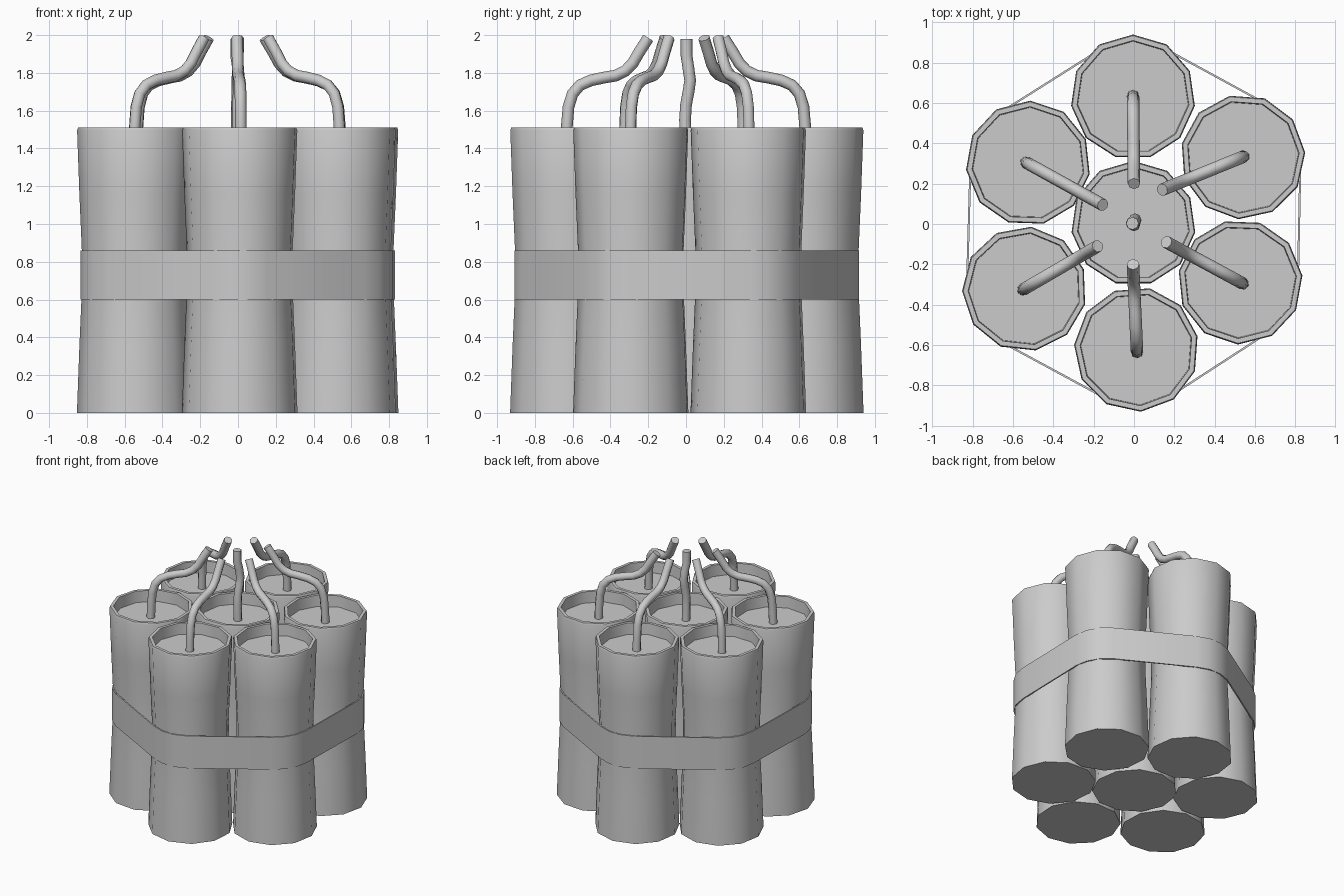
import bpy, bmesh
from math import sin, cos, pi, radians
from mathutils import Vector

if "Cube" in bpy.data.objects:
    bpy.data.objects.remove(bpy.data.objects["Cube"])

SIDES = 11
# stick centre x, y, rotation in degrees, fuse base x, y, fuse tip x, y
STICKS = [
    (-0.005, 0.63, 90, -0.005, 0.635, 0.0, 0.20),
    (0.54, 0.333, 4, 0.545, 0.335, 0.14, 0.17),
    (0.527, -0.288, 6, 0.54, -0.295, 0.16, -0.09),
    (0.012, -0.622, -86, 0.015, -0.635, -0.005, -0.20),
    (-0.543, -0.322, 182, -0.55, -0.325, -0.18, -0.11),
    (-0.525, 0.302, 88, -0.535, 0.305, -0.155, 0.095),
    (-0.003, 0.003, 90, 0.0, 0.0, -0.01, 0.0),
]
# radius, height: waisted tube with a recessed top
STICK_PROFILE = [(0.31, 0), (0.297, 0.35), (0.284, 0.65), (0.284, 0.86),
                 (0.297, 1.16), (0.309, 1.495), (0.304, 1.51), (0.28, 1.51), (0.276, 1.42)]
# fraction from base to tip, height
FUSE_PATH = [(0, 1.40), (0.01, 1.52), (0.03, 1.62), (0.08, 1.69), (0.17, 1.735),
             (0.30, 1.76), (0.46, 1.775), (0.60, 1.785), (0.72, 1.81),
             (0.81, 1.85), (0.89, 1.91), (1.0, 1.985)]
CENTRE_FUSE = [(0, 0, 1.40), (0, -0.005, 1.55), (0, 0, 1.63), (0.005, 0.015, 1.71),
               (0.005, 0.022, 1.76), (0, 0.012, 1.83), (-0.01, 0.003, 1.89), (-0.008, 0.003, 1.98)]


def finish(name, bm):
    bmesh.ops.recalc_face_normals(bm, faces=bm.faces)
    me = bpy.data.meshes.new(name)
    bm.to_mesh(me)
    bm.free()
    ob = bpy.data.objects.new(name, me)
    bpy.context.collection.objects.link(ob)
    smooth(ob, 40)
    return ob


def smooth(ob, angle):
    bpy.ops.object.select_all(action='DESELECT')
    ob.select_set(True)
    bpy.context.view_layer.objects.active = ob
    if ob.type == 'CURVE':
        bpy.ops.object.convert(target='MESH')
    bpy.ops.object.shade_smooth_by_angle(angle=radians(angle))


def bridge(bm, a, b):
    n = len(a)
    for i in range(n):
        j = (i + 1) % n
        bm.faces.new((a[i], a[j], b[j], b[i]))


def stick(name, x, y, rot):
    bm = bmesh.new()
    rings = []
    for r, z in STICK_PROFILE:
        angles = [radians(rot) + 2 * pi * i / SIDES for i in range(SIDES)]
        rings.append([bm.verts.new((x + r * cos(a), y + r * sin(a), z)) for a in angles])
    for a, b in zip(rings, rings[1:]):
        bridge(bm, a, b)
    bm.faces.new(rings[0])
    bm.faces.new(rings[-1])
    finish(name, bm)


def fuse(name, points):
    cu = bpy.data.curves.new(name, 'CURVE')
    cu.dimensions = '3D'
    cu.bevel_depth = 0.031
    cu.bevel_resolution = 2
    cu.use_fill_caps = True
    sp = cu.splines.new('POLY')
    sp.points.add(len(points) - 1)
    for p, co in zip(sp.points, points):
        p.co = (*co, 1)
    ob = bpy.data.objects.new(name, cu)
    bpy.context.collection.objects.link(ob)
    smooth(ob, 50)


# sticks and fuses
for i, (x, y, rot, bx, by, tx, ty) in enumerate(STICKS):
    stick(f"stick_{i + 1}", x, y, rot)
    base, tip = Vector((bx, by)), Vector((tx, ty))
    pts = CENTRE_FUSE if i == 6 else [(*base.lerp(tip, f), z) for f, z in FUSE_PATH]
    fuse(f"fuse_{i + 1}", pts)

# strap: short arc round each outer stick, joined by straight runs
bm = bmesh.new()
loops = {}
for r in (0.281, 0.291):
    for z in (0.60, 0.86):
        loop = []
        for k in range(6):
            for step in range(4):
                a = radians(90 - 60 * k + 30 - 20 * step)
                cx, cy = STICKS[k][:2]
                loop.append(bm.verts.new((cx + r * cos(a), cy + r * sin(a), z)))
        loops[r, z] = loop
order = [loops[0.281, 0.60], loops[0.291, 0.60], loops[0.291, 0.86], loops[0.281, 0.86]]
for a, b in zip(order, order[1:] + order[:1]):
    bridge(bm, a, b)
finish("strap", bm)
